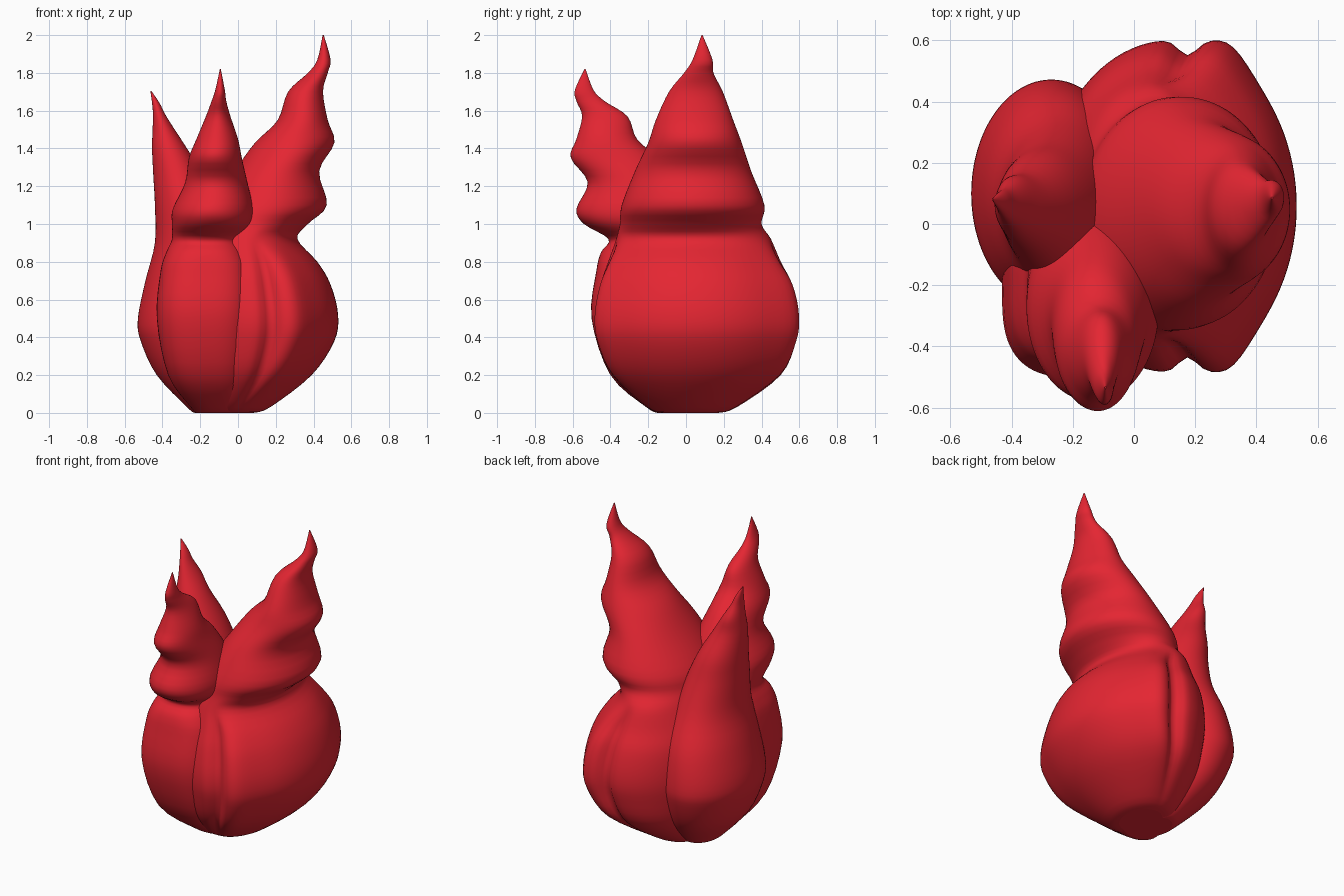
import bpy, bmesh, math

red = bpy.data.materials.new("flame red")
red.diffuse_color = (0.78, 0.019, 0.032, 1)

SEG, SUB = 96, 4


def smooth_rows(rows):
    """Catmull-Rom interpolation between the section rows."""
    out = []
    n = len(rows)
    for i in range(n - 1):
        p = [rows[max(0, min(n - 1, i + k))] for k in (-1, 0, 1, 2)]
        for s in range(SUB):
            t = s / SUB
            out.append([0.5 * (2 * b + (c - a) * t + (2 * a - 5 * b + 4 * c - d) * t * t
                               + (3 * b - a - 3 * c + d) * t ** 3) for a, b, c, d in zip(*p)])
    out.append(list(rows[-1]))
    return out


def grooved(a, w):
    """Ellipse with a ridge and a groove on both flanks."""
    u, v = math.cos(a), math.sin(a)
    g = 0.1 * math.exp(-((u - 0.48) / 0.2) ** 2) - 0.085 * math.exp(-((u - 0.13) / 0.1) ** 2) - 0.02
    return u, v * (1 + w * g)


def squarish(a, w):
    """Ellipse that turns boxier as w grows."""
    p = 1 - 0.3 * w
    c, s = math.cos(a), math.sin(a)
    return math.copysign(abs(c) ** p, c), math.copysign(abs(s) ** p, s)


def loft(name, rows, shape):
    """Rows hold z, x left, x right, y front, y back, shape weight."""
    bm = bmesh.new()
    rings = []
    for z, xl, xr, yf, yb, w in smooth_rows(rows):
        ring = []
        for i in range(SEG):
            u, v = shape(2 * math.pi * i / SEG, w)
            ring.append(bm.verts.new(((xl + xr) / 2 + u * (xr - xl) / 2,
                                      (yf + yb) / 2 + v * (yb - yf) / 2, max(z, 0))))
        rings.append(ring)
    for r, q in zip(rings, rings[1:]):
        for i in range(SEG):
            j = (i + 1) % SEG
            bm.faces.new((r[i], r[j], q[j], q[i]))
    bm.faces.new(rings[0][::-1])
    bm.faces.new(rings[-1])
    for f in bm.faces:
        f.smooth = len(f.verts) == 4
    me = bpy.data.meshes.new(name)
    bm.to_mesh(me)
    bm.free()
    me.materials.append(red)
    ob = bpy.data.objects.new(name, me)
    bpy.context.collection.objects.link(ob)
    return ob


# Large right flame with its grooved bulb
loft("large_flame", [
    (0.00, -.14, .08, -.12, .17, 0),
    (0.03, -.20, .17, -.21, .27, .2),
    (0.20, -.25, .39, -.40, .51, .8),
    (0.38, -.28, .51, -.48, .595, 1),
    (0.52, -.29, .53, -.495, .61, 1),
    (0.68, -.28, .49, -.465, .575, 1),
    (0.80, -.25, .42, -.42, .51, .7),
    (0.92, -.20, .315, -.37, .45, 0),
    (1.00, -.18, .37, -.35, .40, 0),
    (1.10, -.15, .47, -.34, .415, 0),
    (1.28, -.02, .43, -.27, .345, 0),
    (1.43, .09, .51, -.20, .295, 0),
    (1.55, .21, .475, -.16, .25, 0),
    (1.70, .265, .45, -.09, .195, 0),
    (1.80, .37, .475, -.01, .145, 0),
    (1.87, .42, .49, .035, .14, 0),
    (2.00, .448, .454, .082, .088, 0)], grooved)

# Front flame
loft("front_flame", [
    (0.00, -.22, .00, -.15, .0, 0),
    (0.03, -.25, .02, -.21, .02, .5),
    (0.20, -.37, .05, -.40, .04, 1),
    (0.50, -.43, .08, -.50, .05, 1),
    (0.75, -.41, .07, -.475, .05, 1),
    (0.85, -.38, .04, -.45, .05, .8),
    (0.92, -.35, .02, -.41, .05, .4),
    (1.00, -.35, .07, -.54, .05, .2),
    (1.08, -.345, .08, -.58, .02, 0),
    (1.22, -.28, .05, -.52, -.06, 0),
    (1.35, -.26, .02, -.61, -.15, 0),
    (1.45, -.22, .00, -.58, -.26, 0),
    (1.57, -.17, -.04, -.55, -.31, 0),
    (1.65, -.14, -.062, -.58, -.43, 0),
    (1.71, -.12, -.07, -.588, -.49, 0),
    (1.82, -.096, -.091, -.537, -.531, 0)], squarish)

# Left flame
loft("left_flame", [
    (0.00, -.23, -.05, -.10, .14, 0),
    (0.03, -.27, -.03, -.14, .20, 0),
    (0.20, -.43, -.02, -.23, .37, 0),
    (0.38, -.515, -.01, -.27, .455, 0),
    (0.50, -.53, -.01, -.27, .47, 0),
    (0.70, -.49, -.02, -.24, .43, 0),
    (0.90, -.44, -.05, -.20, .34, 0),
    (1.10, -.44, -.11, -.15, .27, 0),
    (1.25, -.448, -.18, -.10, .23, 0),
    (1.40, -.455, -.27, -.05, .17, 0),
    (1.50, -.452, -.335, -.01, .155, 0),
    (1.58, -.45, -.385, .02, .12, 0),
    (1.64, -.455, -.415, .045, .105, 0),
    (1.705, -.464, -.459, .078, .083, 0)], squarish)
